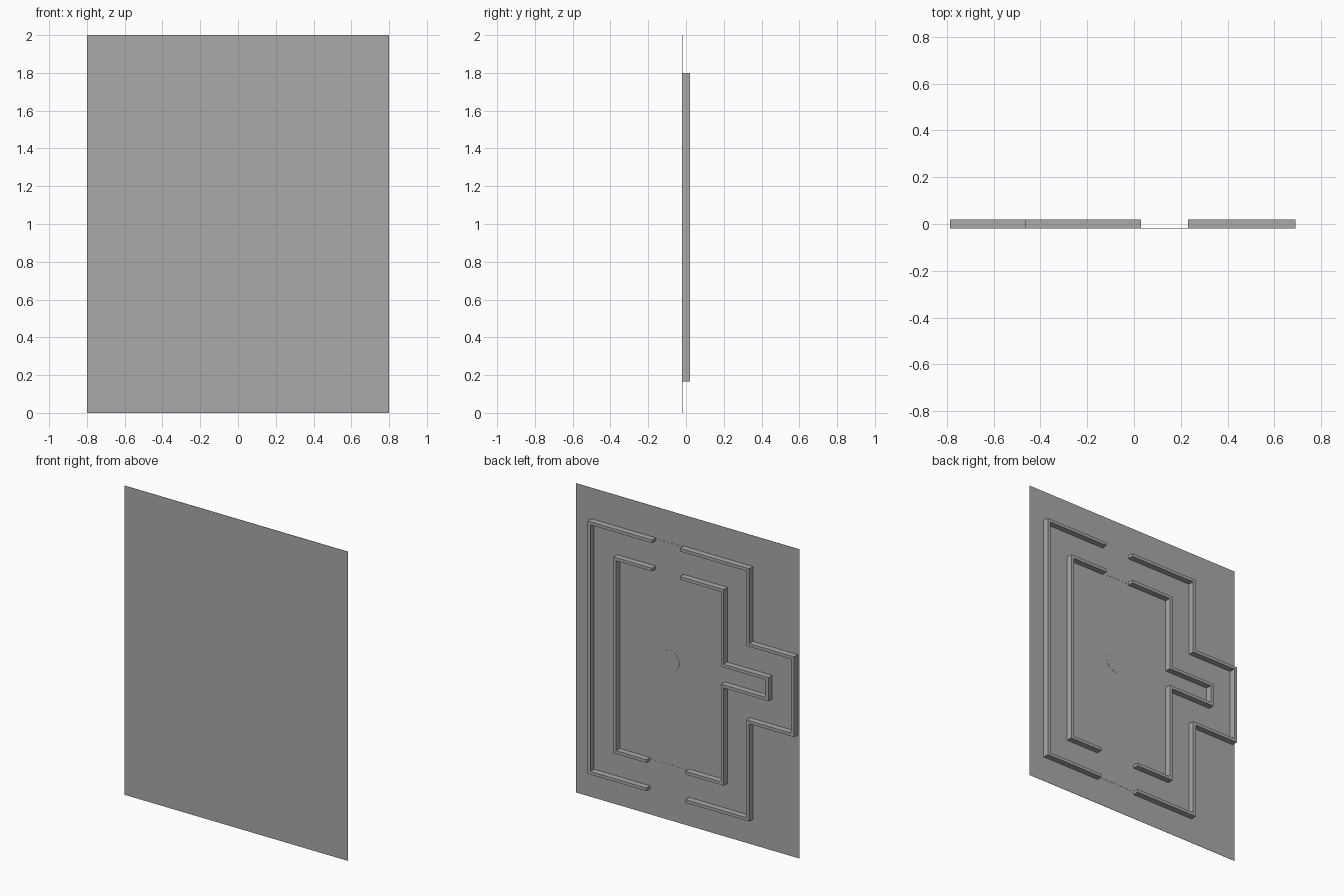
import bpy
import bmesh
import math
from mathutils import Vector

cube = bpy.data.objects.get("Cube")
if cube:
    bpy.data.objects.remove(cube, do_unlink=True)

BOARD_Y = -0.02     # front of the board
FLOOR_Y = -0.0185   # back of the board, where the walls stand
WALL_Y = 0.02       # free edge of the walls
WALL = 0.02         # wall thickness
LANE = 0.183        # distance between outer and inner walls

grey = bpy.data.materials.new("plain_grey")
grey.use_nodes = True
grey.diffuse_color = (0.4, 0.4, 0.4, 1)
bsdf = next(n for n in grey.node_tree.nodes if n.type == 'BSDF_PRINCIPLED')
bsdf.inputs["Base Color"].default_value = (0.4, 0.4, 0.4, 1)


def extrude_outline(name, outline, y0, y1):
    """Solid from an x-z outline, extruded from y0 to y1."""
    bm = bmesh.new()
    face = bm.faces.new([bm.verts.new((x, y0, z)) for x, z in outline])
    result = bmesh.ops.extrude_face_region(bm, geom=[face], use_keep_orig=True)
    verts = [v for v in result["geom"] if isinstance(v, bmesh.types.BMVert)]
    bmesh.ops.translate(bm, verts=verts, vec=(0, y1 - y0, 0))
    bmesh.ops.recalc_face_normals(bm, faces=bm.faces)
    mesh = bpy.data.meshes.new(name)
    bm.to_mesh(mesh)
    bm.free()
    mesh.materials.append(grey)
    obj = bpy.data.objects.new(name, mesh)
    bpy.context.collection.objects.link(obj)
    return obj


def rectangle(x0, x1, z0, z1):
    return [(x0, z0), (x1, z0), (x1, z1), (x0, z1)]


def inset(path, d):
    """Shift a right-angled open path to its left by d, with mitred corners."""
    pts = [Vector(p) for p in path]
    normals = []
    for a, b in zip(pts, pts[1:]):
        step = (b - a).normalized()
        normals.append(Vector((-step.y, step.x)))
    shifts = [normals[0]] + [m + n for m, n in zip(normals, normals[1:])] + [normals[-1]]
    return [p + s * d for p, s in zip(pts, shifts)]


# Board
extrude_outline("board", rectangle(-0.8, 0.8, 0, 2), BOARD_Y, FLOOR_Y)

# Outer edges of the two wall halves, running counterclockwise between the gaps
halves = {
    "side_pocket": [(0.03, 1.8), (-0.466, 1.8), (-0.466, 1.316), (-0.787, 1.316),
                    (-0.787, 0.797), (-0.466, 0.797), (-0.466, 0.165), (-0.01, 0.165)],
    "straight": [(0.27, 0.165), (0.69, 0.165), (0.69, 1.8), (0.23, 1.8)],
}
for half, path in halves.items():
    for ring, depth in (("outer", 0), ("inner", LANE)):
        outline = inset(path, depth) + inset(path, depth + WALL)[::-1]
        extrude_outline(f"{ring}_wall_{half}", outline, FLOOR_Y, WALL_Y)

# Thin plates in the wall gaps
extrude_outline("top_gap_plate", rectangle(0.03, 0.23, 1.605, 1.795), FLOOR_Y, FLOOR_Y + 0.001)
extrude_outline("bottom_gap_plate", rectangle(-0.01, 0.27, 0.185, 0.36), FLOOR_Y, FLOOR_Y + 0.001)

# Thin round centre mark
circle = [(0.13 + 0.07 * math.cos(i * math.tau / 32), 1.03 + 0.07 * math.sin(i * math.tau / 32))
          for i in range(32)]
extrude_outline("centre_disc", circle, FLOOR_Y, FLOOR_Y + 0.001)
